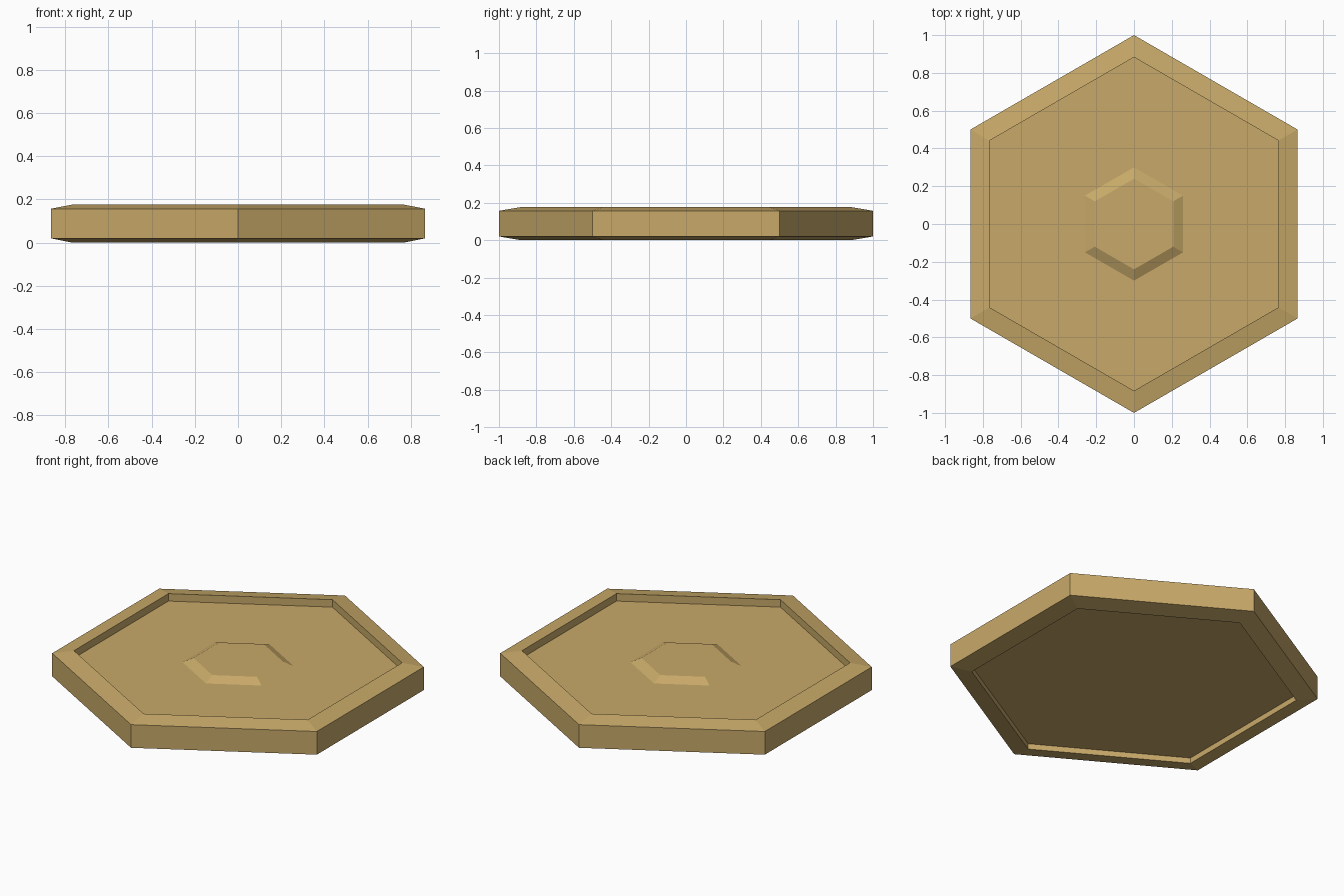
import bpy
import bmesh
from math import pi, sin, cos

default = bpy.data.objects.get("Cube")
if default:
    bpy.data.objects.remove(default, do_unlink=True)

# Single brass colour
brass = bpy.data.materials.new("brass")
brass.use_nodes = True
colour = (0.578, 0.397, 0.141, 1)
brass.diffuse_color = colour
brass.node_tree.nodes["Principled BSDF"].inputs["Base Color"].default_value = colour


def hex_lathe(name, profile):
    """Join hexagonal rings (radius, height) from bottom to top and cap both ends."""
    bm = bmesh.new()
    rings = []
    for r, z in profile:
        angles = [pi / 2 + i * pi / 3 for i in range(6)]
        rings.append([bm.verts.new((r * cos(a), r * sin(a), z)) for a in angles])
    for low, high in zip(rings, rings[1:]):
        for i in range(6):
            j = (i + 1) % 6
            bm.faces.new((low[i], low[j], high[j], high[i]))
    bm.faces.new(rings[0][::-1])
    bm.faces.new(rings[-1])
    bmesh.ops.recalc_face_normals(bm, faces=bm.faces)
    mesh = bpy.data.meshes.new(name)
    bm.to_mesh(mesh)
    bm.free()
    mesh.materials.append(brass)
    obj = bpy.data.objects.new(name, mesh)
    bpy.context.collection.objects.link(obj)
    return obj


# Tile: recessed underside, sloped rims, recessed top and low raised centre
rim, pocket = 1.0, 0.883
floor = 0.133
hex_lathe("hexagonal_tile", [
    (pocket, 0.033), (pocket, 0),
    (rim, 0.02), (rim, 0.157),
    (pocket, 0.177), (pocket, floor),
    (0.30, floor), (0.24, floor + 0.027),
])
